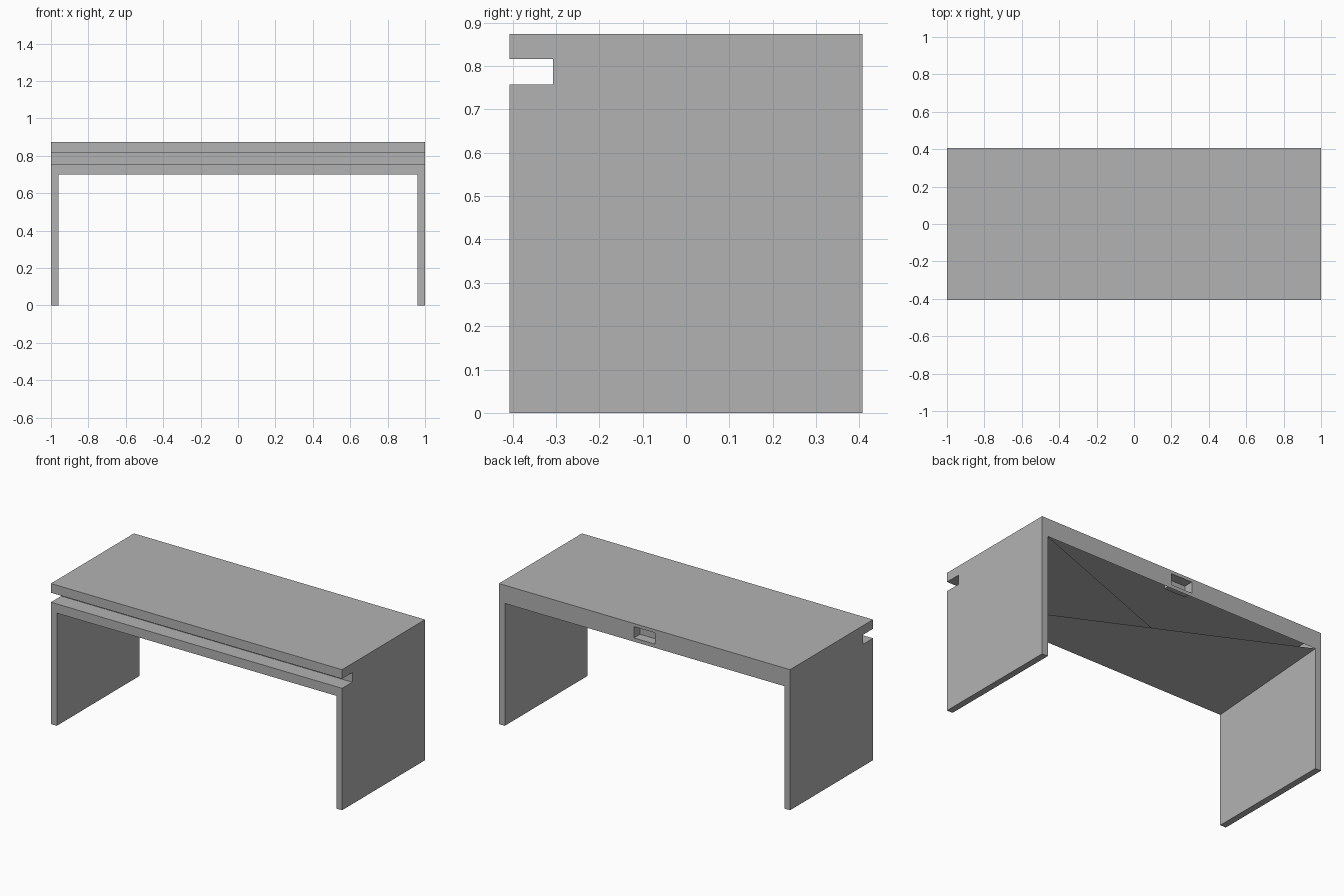
import bpy
import bmesh
from mathutils import Vector

cube = bpy.data.objects.get("Cube")
if cube:
    bpy.data.objects.remove(cube, do_unlink=True)

# Overall sizes
W, D, H = 1.0, 0.407, 0.873           # half width, half depth, height
LEG = 0.96                            # inner face of the legs
FRONT_Z, BACK_Z = 0.70, 0.76          # lower edges of the top
SLOT_Y, SLOT_LO, SLOT_HI = -0.307, 0.757, 0.816
PX, PY, P_LO, P_HI = 0.073, 0.347, 0.783, 0.853   # cable pocket

grey = bpy.data.materials.new("plain grey")
grey.use_nodes = True
colour = (0.448, 0.448, 0.448, 1)
grey.diffuse_color = colour
grey.node_tree.nodes["Principled BSDF"].inputs["Base Color"].default_value = colour


def build(name, faces):
    """Make one object from (outward direction, corner points) pairs."""
    bm = bmesh.new()
    for direction, points in faces:
        face = bm.faces.new([bm.verts.new(p) for p in points])
        face.normal_update()
        if face.normal.dot(Vector(direction)) < 0:
            face.normal_flip()
    bmesh.ops.remove_doubles(bm, verts=bm.verts, dist=0.0001)
    mesh = bpy.data.meshes.new(name)
    bm.to_mesh(mesh)
    bm.free()
    mesh.materials.append(grey)
    obj = bpy.data.objects.new(name, mesh)
    bpy.context.collection.objects.link(obj)
    return obj


def across(a, b, x0=-W, x1=W):
    """Strip between two (y, z) points, running along x."""
    return [(x0, *a), (x1, *a), (x1, *b), (x0, *b)]


UP, DOWN, FRONT, BACK = (0, 0, 1), (0, 0, -1), (0, -1, 0), (0, 1, 0)

# Desktop skin with the long slot in its front
build("desktop", [
    (FRONT, across((-D, FRONT_Z), (-D, SLOT_LO))),
    (UP, across((-D, SLOT_LO), (SLOT_Y, SLOT_LO))),
    (FRONT, across((SLOT_Y, SLOT_LO), (SLOT_Y, SLOT_HI))),
    (DOWN, across((SLOT_Y, SLOT_HI), (-D, SLOT_HI))),
    (FRONT, across((-D, SLOT_HI), (-D, H))),
    (UP, across((-D, H), (D, H))),
])

# Legs, with the slot profile cut through their outer faces
profile = [(-D, 0), (D, 0), (D, H), (-D, H), (-D, SLOT_HI),
           (SLOT_Y, SLOT_HI), (SLOT_Y, SLOT_LO), (-D, SLOT_LO)]
inner = [(-D, 0), (D, 0), (D, BACK_Z), (-D, FRONT_Z)]
for side, name in ((1, "left_leg"), (-1, "right_leg")):
    xs = (side * LEG, side * W)
    build(name, [
        ((side, 0, 0), [(side * W, y, z) for y, z in profile]),
        ((-side, 0, 0), [(side * LEG, y, z) for y, z in inner]),
        (FRONT, across((-D, 0), (-D, FRONT_Z), *xs)),
        (BACK, across((D, 0), (D, BACK_Z), *xs)),
        (DOWN, across((-D, 0), (D, 0), *xs)),
    ])

# Back rail framed around the pocket opening
build("back_rail", [
    (BACK, across((D, BACK_Z), (D, P_LO))),
    (BACK, across((D, P_HI), (D, H))),
    (BACK, across((D, P_LO), (D, P_HI), -W, -PX)),
    (BACK, across((D, P_LO), (D, P_HI), PX, W)),
])

# Cable pocket, open to the back
build("cable_pocket", [
    (UP, across((PY, P_LO), (D, P_LO), -PX, PX)),
    (DOWN, across((PY, P_HI), (D, P_HI), -PX, PX)),
    (BACK, across((PY, P_LO), (PY, P_HI), -PX, PX)),
] + [((-s, 0, 0), [(s * PX, PY, P_LO), (s * PX, D, P_LO),
                   (s * PX, D, P_HI), (s * PX, PY, P_HI)]) for s in (1, -1)])

# Partial underside: two triangular panels, open elsewhere
build("front_underside", [
    (DOWN, [(LEG, -D, FRONT_Z), (-LEG, -D, FRONT_Z), (-LEG, D, BACK_Z)])])
build("inner_underside", [
    (DOWN, [(LEG, D, BACK_Z), (LEG, SLOT_Y, SLOT_LO), (-LEG, SLOT_Y, SLOT_LO)])])
